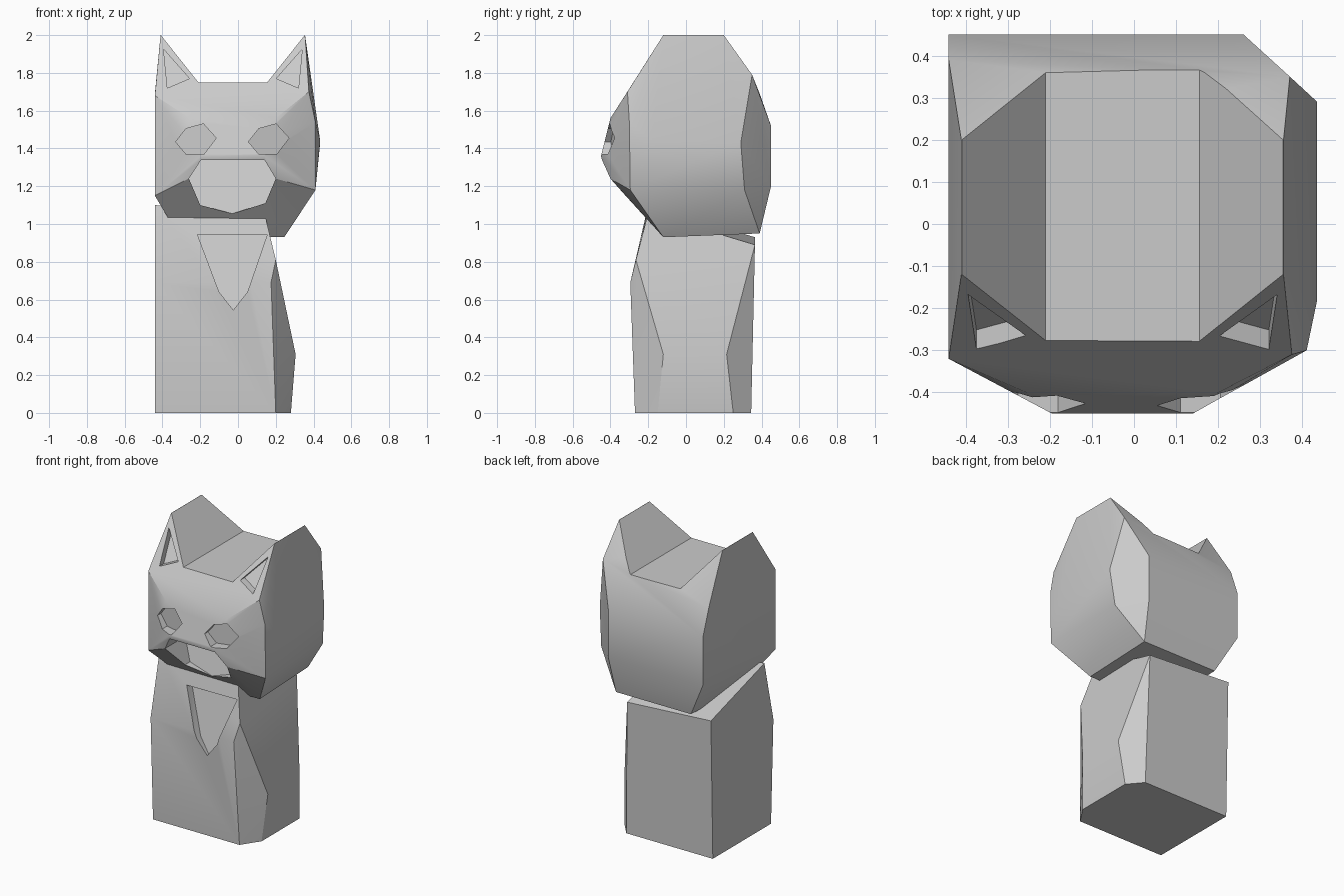
import bpy
import bmesh

if "Cube" in bpy.data.objects:
    bpy.data.objects.remove(bpy.data.objects["Cube"])

stone = bpy.data.materials.new("stone grey")
stone.use_nodes = True
stone.diffuse_color = (0.6, 0.6, 0.6, 1)
stone.node_tree.nodes["Principled BSDF"].inputs["Base Color"].default_value = (0.6, 0.6, 0.6, 1)


def add_object(name, bm):
    bmesh.ops.recalc_face_normals(bm, faces=bm.faces)
    mesh = bpy.data.meshes.new(name)
    bm.to_mesh(mesh)
    bm.free()
    mesh.materials.append(stone)
    obj = bpy.data.objects.new(name, mesh)
    bpy.context.collection.objects.link(obj)
    return obj


def hull(name, points):
    """Faceted block wrapped around its corner points."""
    bm = bmesh.new()
    for p in points:
        bm.verts.new(p)
    res = bmesh.ops.convex_hull(bm, input=bm.verts)
    junk = set(res["geom_interior"]) | set(res["geom_unused"])
    bmesh.ops.delete(bm, geom=[g for g in junk if isinstance(g, bmesh.types.BMVert)], context='VERTS')
    bmesh.ops.dissolve_limit(bm, angle_limit=0.03, verts=bm.verts, edges=bm.edges)
    return add_object(name, bm)


def carve(target, outline, depth, front=-0.7):
    """Cut an (x, z) outline into the front, down to y = depth(x, z)."""
    bm = bmesh.new()
    near = [bm.verts.new((x, front, z)) for x, z in outline]
    far = [bm.verts.new((x, depth(x, z), z)) for x, z in outline]
    bm.faces.new(near)
    bm.faces.new(far[::-1])
    for i in range(len(near)):
        j = (i + 1) % len(near)
        bm.faces.new((near[i], far[i], far[j], near[j]))
    cutter = add_object("cutter", bm)
    cutter.hide_render = True
    bpy.context.view_layer.objects.active = target
    mod = target.modifiers.new("carve", 'BOOLEAN')
    mod.operation = 'DIFFERENCE'
    mod.solver = 'EXACT'
    mod.object = cutter
    bpy.ops.object.modifier_apply(modifier=mod.name)
    bpy.data.objects.remove(cutter)


# Body: block with straight left side and chamfered corners on the other
body = hull("body", [
    (-.44, -.27, 0), (-.44, -.295, .69), (-.44, -.2, 1.1),
    (.2, -.27, 0), (.175, -.295, .69), (.2, -.265, .81), (.14, -.2, 1.06),
    (.28, -.15, 0), (.305, -.12, .31), (.28, .25, 0), (.305, .215, .31),
    (-.44, .345, 0), (-.44, .365, .93), (.2, .345, 0), (.18, .365, .89),
])

# Chest bib recess
carve(body, [(-.215, .945), (.155, .945), (.05, .64), (-.025, .545), (-.1, .64)],
      lambda x, z: -.24 + .22 * (z - .69))

# Head block
head = hull("head", [
    # ear ridges
    (-.41, -.12, 2), (-.41, .2, 2), (.355, -.12, 2), (.355, .2, 2),
    # brow, muzzle and nose
    (-.44, -.32, 1.68), (.375, -.31, 1.7), (-.255, -.4, 1.56), (.2, -.4, 1.56),
    (-.195, -.45, 1.36), (.14, -.45, 1.36), (-.26, -.4, 1.24), (.2, -.4, 1.24),
    (-.195, -.445, 1.34), (.14, -.445, 1.34),
    # cheeks
    (-.44, -.32, 1.15), (.41, -.3, 1.54), (.41, -.295, 1.18), (.435, -.18, 1.44),
    # back
    (-.44, .39, 1.69), (-.44, .45, 1.52), (-.44, .45, 1.2), (.26, .45, 1.52),
    (.26, .45, 1.2), (.37, .35, 1.79), (.435, .29, 1.43), (.41, .31, 1.18),
    # underside
    (-.31, -.12, .93), (-.31, .39, .95), (.245, -.12, .93), (.245, .39, .95),
])

# Valley between the ears
carve(head, [(-.21, 1.75), (.155, 1.75), (.433, 2.1), (-.488, 2.1)], lambda x, z: .7)

# Inner ears
for side in (-1, 1):
    carve(head, [(-.027 + side * dx, z) for dx, z in ((.367, 1.925), (.347, 1.72), (.23, 1.77))],
          lambda x, z: -.075 - .63 * (2 - z))

# Eyes
for x0, side in ((-.22, -1), (.165, 1)):
    carve(head, [(x0 + dx, z) for dx, z in
                 ((-.11, 1.435), (-.055, 1.505), (.037, 1.53), (.105, 1.455), (.04, 1.37), (-.055, 1.37))],
          lambda x, z: -.37 + .25 * side * (x - x0))

# Open mouth
carve(head, [(-.195, 1.34), (.14, 1.34), (.2, 1.24), (.145, 1.11), (-.03, 1.055), (-.2, 1.1), (-.26, 1.24)],
      lambda x, z: -.233 + .25 * (z - 1.055))

# Soft shading across the shallow folds
for obj in (body, head):
    bpy.ops.object.select_all(action='DESELECT')
    obj.select_set(True)
    bpy.context.view_layer.objects.active = obj
    bpy.ops.object.shade_smooth_by_angle(angle=0.5)
